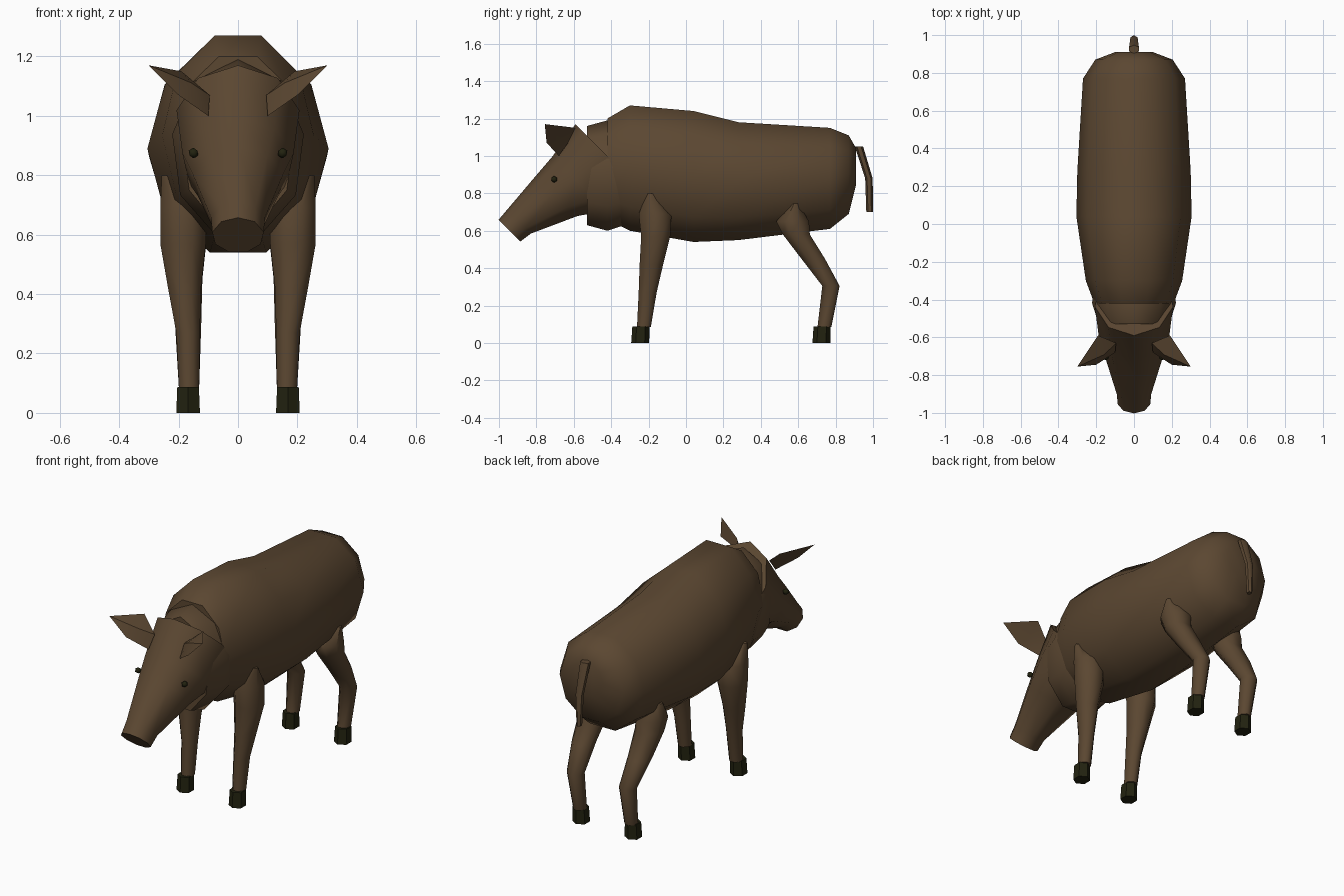
import bpy, bmesh
from math import sin, cos, pi, radians
from mathutils import Vector

cube = bpy.data.objects.get("Cube")
if cube:
    bpy.data.objects.remove(cube)


def material(name, rgb):
    m = bpy.data.materials.new(name)
    m.use_nodes = True
    m.diffuse_color = (*rgb, 1)
    m.node_tree.nodes["Principled BSDF"].inputs["Base Color"].default_value = (*rgb, 1)
    return m


HIDE = material("brown hide", (0.105, 0.063, 0.031))
HORN = material("dark hoof", (0.016, 0.016, 0.005))


def finish(name, bm, mat, mirror=False, angle=55):
    bmesh.ops.recalc_face_normals(bm, faces=bm.faces)
    mesh = bpy.data.meshes.new(name)
    bm.to_mesh(mesh)
    bm.free()
    mesh.materials.append(mat)
    ob = bpy.data.objects.new(name, mesh)
    bpy.context.collection.objects.link(ob)
    if mirror:
        ob.modifiers.new("Mirror", 'MIRROR').use_mirror_merge = False
    bpy.ops.object.select_all(action='DESELECT')
    ob.select_set(True)
    bpy.context.view_layer.objects.active = ob
    bpy.ops.object.shade_smooth_by_angle(angle=radians(angle))
    return ob


def loft(name, rings, mat, mirror=False, angle=55):
    """Skin a list of point rings and cap both ends."""
    bm = bmesh.new()
    loops = [[bm.verts.new(p) for p in ring] for ring in rings]
    n = len(loops[0])
    for a, b in zip(loops, loops[1:]):
        for i in range(n):
            j = (i + 1) % n
            bm.faces.new((a[i], a[j], b[j], b[i]))
    bm.faces.new(loops[0])
    bm.faces.new(loops[-1])
    return finish(name, bm, mat, mirror, angle)


def trunk(name, sections, sides, start, tilt=0):
    """Loft along y, raised by tilt; sections are (distance, low, high, half width)."""
    angles = [start + 2 * pi * i / sides for i in range(sides)]
    top, low = max(map(sin, angles)), min(map(sin, angles))
    c, s = cos(tilt), sin(tilt)
    rings = []
    for a, lo, hi, hw in sections:
        ring = []
        for t in angles:
            p = lo + (hi - lo) * (sin(t) - low) / (top - low)
            ring.append((hw * cos(t), a * c - p * s, a * s + p * c))
        rings.append(ring)
    return loft(name, rings, HIDE)


def limb(name, sections, mat, sides=8, mirror=True, angle=55):
    """Loft upward; sections are (x, y, z, x radius, y radius)."""
    rings = [[(x + rx * cos(2 * pi * (i + .5) / sides),
               y + ry * sin(2 * pi * (i + .5) / sides), z) for i in range(sides)]
             for x, y, z, rx, ry in sections]
    return loft(name, rings, mat, mirror, angle)


# Barrel of the body, flat along the spine
trunk("body", [
    (-.42, .66, 1.20, .21), (-.30, .60, 1.27, .255), (.04, .54, 1.24, .305),
    (.28, .55, 1.18, .30), (.77, .61, 1.15, .27), (.87, .69, 1.11, .205),
    (.91, .85, 1.04, .10)], 10, 0)

# Neck between body and head
trunk("neck", [
    (-.53, .63, 1.16, .19), (-.42, .60, 1.19, .225), (-.33, .63, 1.16, .22)], 9, pi / 2)

# Wedge-shaped head pointing down and forward
trunk("head", [
    (-.244, 1.01, 1.174, .088), (-.173, 1.0, 1.18, .092), (.07, .89, 1.20, .155),
    (.20, .80, 1.21, .19), (.41, .74, 1.245, .21)], 9, pi / 2, pi / 4)

# Ears: leaf outlines given a thick middle
bm = bmesh.new()
outline = [Vector(p) for p in ((.10, -.68, 1.0), (.095, -.63, 1.07), (.19, -.59, 1.15),
                               (.30, -.755, 1.17), (.20, -.745, 1.07))]
middle = sum(outline, Vector()) / len(outline)
normal = (outline[3] - outline[0]).cross(outline[2] - outline[4]).normalized()
edge = [bm.verts.new(p) for p in outline]
for offset in (-.006, .03):
    peak = bm.verts.new(middle + normal * offset)
    for i in range(len(edge)):
        bm.faces.new((edge[i - 1], edge[i], peak))
finish("ears", bm, HIDE, True, 35)

# Eyes
bm = bmesh.new()
bmesh.ops.create_icosphere(bm, subdivisions=1, radius=.018)
bmesh.ops.translate(bm, verts=bm.verts, vec=(.15, -.705, .875))
finish("eyes", bm, HORN, True)

# Legs
limb("front_legs", [
    (.165, -.225, .085, .037, .040), (.168, -.205, .27, .043, .052),
    (.18, -.185, .42, .060, .068), (.185, -.162, .57, .083, .084),
    (.185, -.165, .69, .083, .095), (.205, -.19, .80, .056, .02)], HIDE)
limb("hind_legs", [
    (.165, .74, .085, .037, .040), (.168, .775, .305, .048, .050),
    (.18, .68, .45, .065, .068), (.18, .59, .58, .080, .078),
    (.18, .57, .65, .085, .095), (.20, .585, .745, .06, .02)], HIDE)

# Hooves
for name, y in (("front_hooves", -.245), ("hind_hooves", .724)):
    limb(name, [(.168, y, 0, .046, .048), (.168, y + .004, .088, .042, .046)],
         HORN, 6, True, 30)

# Tail hanging behind
limb("tail", [
    (0, .982, .70, .014, .018), (0, .978, .88, .022, .020),
    (0, .925, 1.05, .030, .022)], HIDE, 6, False)
